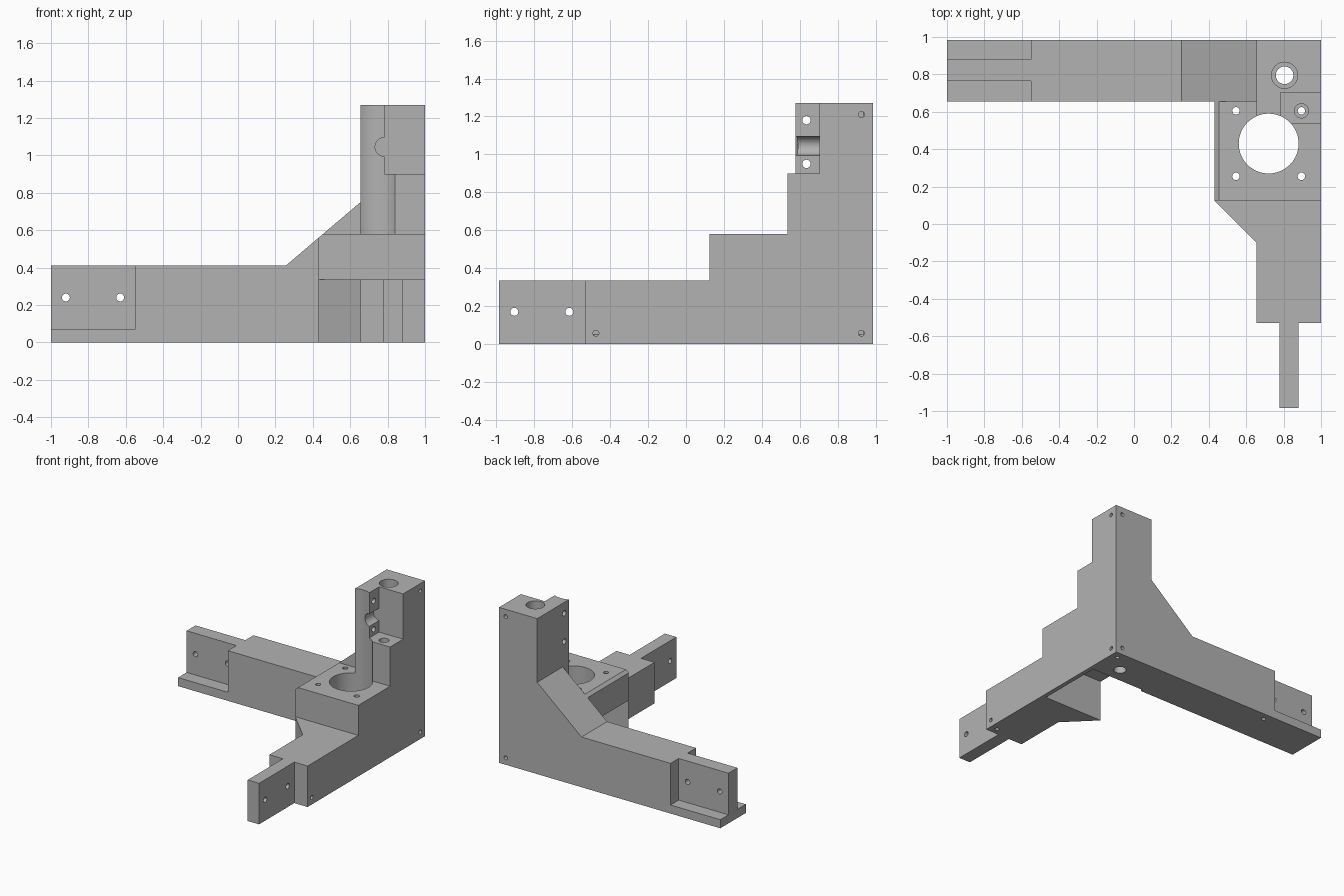
import bpy, bmesh
from mathutils import Matrix, Vector

if "Cube" in bpy.data.objects:
    bpy.data.objects.remove(bpy.data.objects["Cube"])

grey = bpy.data.materials.new("plain grey")
grey.use_nodes = True
GREY = (0.45, 0.45, 0.45, 1)
grey.diffuse_color = GREY
grey.node_tree.nodes["Principled BSDF"].inputs["Base Color"].default_value = GREY


def make(name, bm):
    bmesh.ops.recalc_face_normals(bm, faces=bm.faces)
    mesh = bpy.data.meshes.new(name)
    bm.to_mesh(mesh)
    bm.free()
    mesh.materials.append(grey)
    ob = bpy.data.objects.new(name, mesh)
    bpy.context.scene.collection.objects.link(ob)
    return ob


def prism(name, points, axis, lo, hi):
    """Extrude a profile: (x, z) points along y, or (x, y) points along z."""
    bm = bmesh.new()
    place = {"y": lambda a, b: (a, lo, b), "z": lambda a, b: (a, b, lo)}[axis]
    face = bm.faces.new([bm.verts.new(place(*p)) for p in points])
    new = bmesh.ops.extrude_face_region(bm, geom=[face])["geom"]
    step = Vector((0, hi - lo, 0)) if axis == "y" else Vector((0, 0, hi - lo))
    bmesh.ops.translate(bm, vec=step, verts=[v for v in new if isinstance(v, bmesh.types.BMVert)])
    return make(name, bm)


def box(name, x, y, z):
    return prism(name, [(x[0], y[0]), (x[1], y[0]), (x[1], y[1]), (x[0], y[1])], "z", *z)


def rod(name, axis, centre, radius, length, sides=32):
    bm = bmesh.new()
    bmesh.ops.create_cone(bm, cap_ends=True, segments=sides, radius1=radius,
                          radius2=radius, depth=length)
    turn = Vector((0, 0, 1)).rotation_difference(Vector([axis == a for a in "xyz"]))
    bm.transform(Matrix.Translation(centre) @ turn.to_matrix().to_4x4())
    return make(name, bm)


def combine(body, other, operation):
    mod = body.modifiers.new(other.name, "BOOLEAN")
    mod.operation, mod.solver, mod.object = operation, "EXACT", other
    graph = bpy.context.evaluated_depsgraph_get()
    mesh = bpy.data.meshes.new_from_object(body.evaluated_get(graph))
    body.modifiers.clear()
    body.data = mesh
    bpy.data.objects.remove(other)


# Long arm with sloped brace rising to the tower
body = prism("corner_bracket", [(-1, 0), (1, 0), (1, 0.75), (0.655, 0.75), (0.255, 0.41), (-1, 0.41)],
             "y", 0.655, 0.985)

# Front arm, its tongue, tower, motor plate and the angled gusset
for part in (
    box("front_arm", (0.655, 1), (-0.53, 0.8), (0, 0.335)),
    box("front_tongue", (0.777, 0.88), (-0.985, -0.4), (0, 0.335)),
    box("tower", (0.655, 1), (0.535, 0.985), (0.45, 1.27)),
    prism("motor_plate", [(0.43, 0.335), (1, 0.335), (1, 0.58), (0.455, 0.58), (0.43, 0.559)],
          "y", 0.125, 0.7),
    prism("gusset", [(0.43, 0.125), (0.655, -0.1), (0.7, -0.1), (0.7, 0.125)], "z", 0, 0.335),
):
    combine(body, part, "UNION")

# Side tongue: recesses either side, leaving a bottom flange
cutters = [box("tongue_recess", (-1.1, -0.55), y, (0.07, 0.5))
           for y in ((0.6, 0.765), (0.88, 1.1))]
# Motor bay, motor bore and clamp seat
cutters += [
    box("motor_bay", (0.4, 0.965), (0.125, 0.655), (-0.1, 0.335)),
    box("motor_bay_back", (0.48, 0.965), (0.5, 0.675), (-0.1, 0.335)),
    rod("motor_bore", "z", (0.72, 0.43, 0.8), 0.16, 1.2, 64),
    box("clamp_seat", (0.783, 1.1), (0.4, 0.703), (0.9, 1.4)),
    rod("clamp_groove", "y", (0.783, 0.6, 1.045), 0.05, 0.206),
    # Vertical shaft hole, wider above
    rod("shaft_hole", "z", (0.805, 0.795, 0.3), 0.047, 0.8),
    rod("shaft_counterbore", "z", (0.805, 0.795, 0.8), 0.07, 1.2),
    rod("bolt_counterbore", "z", (0.895, 0.605, 0.8), 0.038, 0.5),
]
# Motor bolts
cutters += [rod("motor_bolt_hole", "z", (x, y, 0.6), 0.02, 0.8, 20)
            for x in (0.545, 0.895) for y in (0.255, 0.605)]
# Clamp and tongue bolts
cutters += [rod("clamp_bolt_hole", "x", (0.72, 0.635, z), 0.022, 0.3, 20) for z in (0.95, 1.18)]
cutters += [rod("front_tongue_hole", "x", (0.83, y, 0.17), 0.021, 0.3, 20) for y in (-0.905, -0.615)]
cutters += [rod("side_tongue_hole", "y", (x, 0.82, 0.24), 0.021, 0.3, 20) for x in (-0.92, -0.63)]
# Small blind panel holes on the three outer faces
cutters += [rod("panel_hole", "x", (1, y, z), 0.016, 0.1, 16)
            for y, z in ((0.925, 1.21), (0.925, 0.057), (-0.475, 0.057))]
cutters += [rod("panel_hole", "y", (0.94, 0.985, z), 0.016, 0.1, 16) for z in (1.21, 0.057)]
cutters += [rod("panel_hole", "z", (x, y, 0), 0.016, 0.1, 16)
            for x, y in ((0.94, 0.925), (0.94, -0.475), (-0.49, 0.925))]
for cutter in cutters:
    combine(body, cutter, "DIFFERENCE")

# Smooth bores, crisp edges
bpy.ops.object.select_all(action="DESELECT")
body.select_set(True)
bpy.context.view_layer.objects.active = body
bpy.ops.object.shade_smooth_by_angle()
